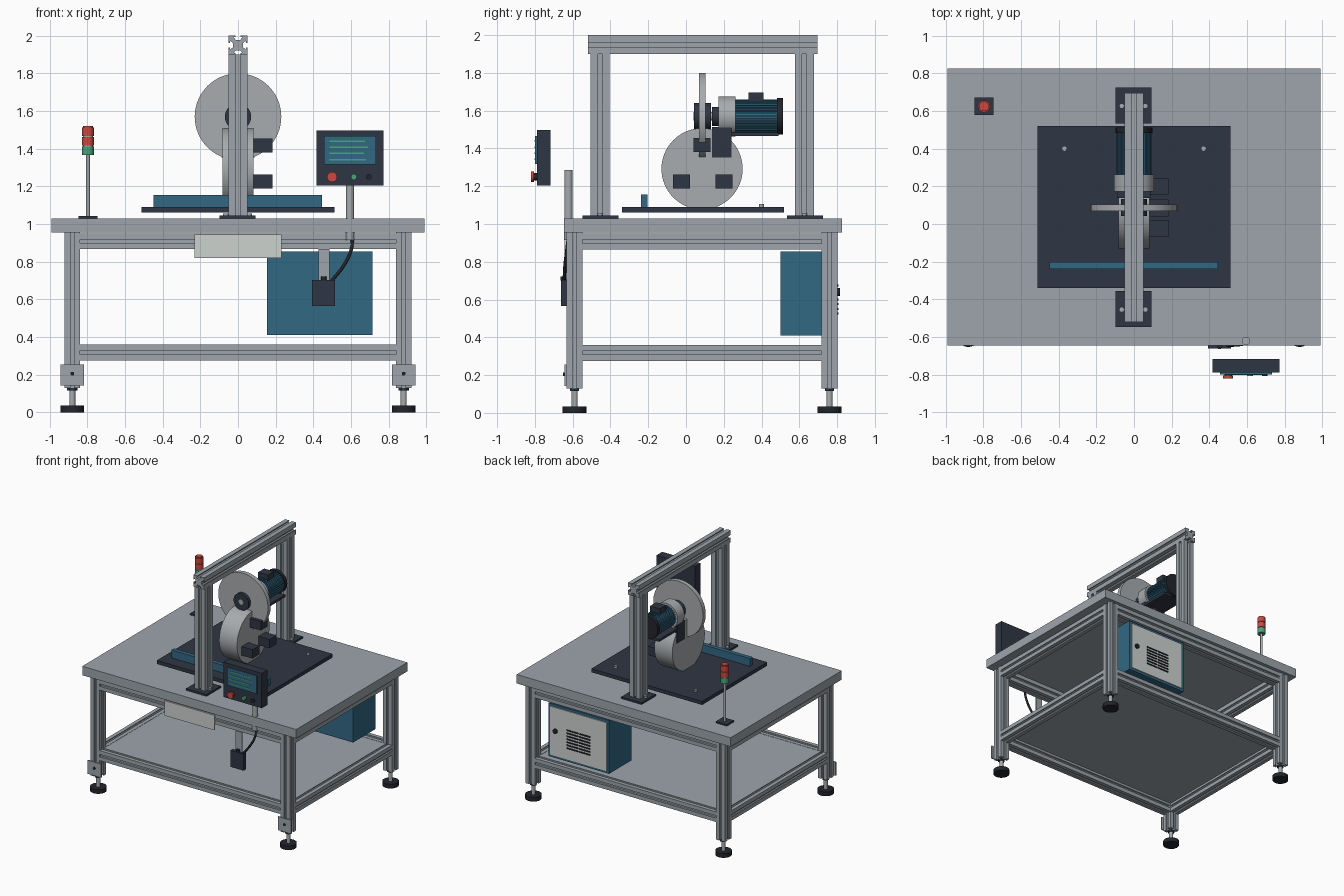
import bpy, bmesh, math
from mathutils import Matrix, Vector

if "Cube" in bpy.data.objects:
    bpy.data.objects.remove(bpy.data.objects["Cube"])


def mat(name, r, g, b):
    m = bpy.data.materials.new(name)
    lin = [(c / 255 / 12.92) if c < 11 else ((c / 255 + 0.055) / 1.055) ** 2.4 for c in (r, g, b)]
    m.diffuse_color = (*lin, 1)
    m.use_nodes = True
    m.node_tree.nodes["Principled BSDF"].inputs["Base Color"].default_value = m.diffuse_color
    return m


METAL = mat("aluminium grey", 157, 165, 171)
STEEL = mat("steel grey", 168, 172, 175)
DARK = mat("dark slate", 47, 54, 67)
BLACK = mat("black rubber", 34, 37, 44)
TEAL = mat("teal blue", 50, 104, 132)
PALE = mat("pale grey", 205, 210, 207)
RED = mat("signal red", 204, 72, 62)
GREEN = mat("signal green", 72, 165, 122)

# rotation taking local z onto the named axis
ROT = {"x": Matrix.Rotation(math.pi / 2, 4, "Y"),
       "y": Matrix.Rotation(-math.pi / 2, 4, "X"),
       "z": Matrix.Identity(4)}


def finish(name, bm, m, smooth=False):
    bmesh.ops.recalc_face_normals(bm, faces=bm.faces)
    me = bpy.data.meshes.new(name)
    bm.to_mesh(me)
    bm.free()
    me.materials.append(m)
    ob = bpy.data.objects.new(name, me)
    bpy.context.collection.objects.link(ob)
    if smooth:
        bpy.ops.object.select_all(action="DESELECT")
        ob.select_set(True)
        bpy.context.view_layer.objects.active = ob
        bpy.ops.object.shade_smooth_by_angle(angle=math.radians(35))
    return ob


def box(name, x, y, z, m):
    """Box from (low, high) pairs."""
    bm = bmesh.new()
    bmesh.ops.create_cube(bm, size=1)
    for v in bm.verts:
        v.co = [lo + (c + 0.5) * (hi - lo) for c, (lo, hi) in zip(v.co, (x, y, z))]
    return finish(name, bm, m)


def prism(name, pts, start, length, axis, m, smooth=False):
    """Extrude a 2D outline along an axis from its start point."""
    bm = bmesh.new()
    f = bm.faces.new([bm.verts.new((a, b, 0)) for a, b in pts])
    top = bmesh.ops.extrude_face_region(bm, geom=[f])["geom"]
    bmesh.ops.translate(bm, vec=(0, 0, length), verts=[v for v in top if isinstance(v, bmesh.types.BMVert)])
    bm.transform(Matrix.Translation(start) @ ROT[axis])
    return finish(name, bm, m, smooth)


def cyl(name, start, r, length, axis, m, n=32):
    pts = [(r * math.cos(2 * math.pi * i / n), r * math.sin(2 * math.pi * i / n)) for i in range(n)]
    return prism(name, pts, start, length, axis, m, True)


def slotted(name, start, length, axis, h):
    """Square aluminium bar with a T-slot on each side."""
    side = [(1, -1), (1, -.24), (.86, -.24), (.86, -.48), (.55, -.24),
            (.55, .24), (.86, .48), (.86, .24), (1, .24)]
    pts = []
    for k in range(4):
        c, s = round(math.cos(k * math.pi / 2)), round(math.sin(k * math.pi / 2))
        pts += [(h * (a * c - b * s), h * (a * s + b * c)) for a, b in side]
    return prism(name, pts, start, length, axis, METAL)


# --- table ---
box("tabletop", (-.99, .99), (-.645, .825), (.955, 1.03), METAL)
LX, YF, YB, H = .88, -.59, .76, .042
for s in (-1, 1):
    for y in (YF, YB):
        slotted("leg", (s * LX, y, .13), .825, "z", H)
        cyl("foot_pad", (s * LX, y, 0), .063, .035, "z", BLACK)
        cyl("foot_stem", (s * LX, y, .035), .016, .1, "z", STEEL, 16)
        cyl("foot_nut", (s * LX, y, .115), .028, .015, "z", DARK, 6)
    box("leg_plate", (s * LX - .062, s * LX + .062), (-.642, -.632), (.142, .255), METAL)
    cyl("plate_bolt", (s * LX, -.65, .205), .01, .01, "y", BLACK, 12)
for z in (.318, .908):
    for y in (YF, YB):
        slotted("long_rail", (-.84, y, z), 1.68, "x", H)
    for s in (-1, 1):
        slotted("side_rail", (s * LX, YF + H, z), YB - YF - 2 * H, "y", H)
box("lower_shelf", (-.845, .845), (-.555, .725), (.347, .358), METAL)
box("front_plate", (-.232, .232), (-.643, -.633), (.82, .945), PALE)

# --- electrical cabinet, door facing the back ---
box("cabinet", (.155, .715), (.5, .795), (.41, .855), TEAL)
box("cabinet_door", (.175, .695), (.795, .803), (.43, .835), PALE)
cyl("door_lock", (.645, .803, .64), .02, .012, "y", BLACK, 20)
for i in range(7):
    z = .52 + i * .025
    for k in range(2):
        x = .32 + k * .115
        box("door_vent", (x, x + .105), (.803, .808), (z, z + .011), BLACK)

# --- gantry ---
for y in (-.455, .627):
    slotted("gantry_column", (0, y, 1.04), .86, "z", .05)
    box("column_base", (-.097, .092), (y - .093, y + .098), (1.03, 1.045), DARK)
    for x in (-.065, .06):
        cyl("base_bolt", (x, y, 1.045), .014, .012, "z", STEEL, 16)
slotted("gantry_beam", (0, -.52, 1.95), 1.215, "y", .05)

# --- work plate and fence ---
box("work_plate", (-.513, .512), (-.34, .52), (1.06, 1.09), DARK)
box("fence", (-.45, .445), (-.238, -.203), (1.09, 1.155), TEAL)
for s in (-1, 1):
    cyl("locating_pin", (s * .37, .4, 1.09), .014, .015, "z", STEEL, 16)

# --- drum with sensor boxes ---
CY = .085
cyl("drum", (-.083, CY, 1.292), .215, .165, "x", STEEL, 64)
for y, z in ((CY, 1.418), (-.025, 1.225), (.2, 1.225)):
    box("sensor_box", (.08, .183), (y - .045, y + .045), (z - .037, z + .037), DARK)

# --- cutting disc and motor ---
CZ = 1.57
cyl("disc", (0, .068, CZ), .23, .036, "y", STEEL, 64)
cyl("disc_hub", (0, .042, CZ), .07, .09, "y", DARK)
cyl("motor_shaft", (0, .04, CZ), .022, .15, "y", STEEL, 20)
cyl("shaft_collar", (0, .138, CZ), .05, .035, "y", DARK)
cyl("gearbox", (0, .172, CZ), .106, .09, "y", STEEL, 40)
box("motor_arm", (-.087, .087), (.138, .242), (1.353, 1.513), DARK)
box("motor_base", (-.095, .095), (.24, .49), (1.465, 1.485), DARK)
fins = []
for i in range(32):
    for d, r in ((-.05, .09), (.045, .09), (.055, .081), (.14, .081)):
        a = 2 * math.pi * i / 32 + d
        fins.append((r * math.cos(a), r * math.sin(a)))
prism("motor_body", fins, (0, .26, CZ), .225, "y", TEAL)
cyl("fan_cover", (0, .483, CZ), .097, .03, "y", BLACK)
box("terminal_box", (-.045, .045), (.33, .41), (1.645, 1.697), DARK)

# --- signal tower ---
TX, TY = -.797, .625
box("tower_base", (TX - .051, TX + .051), (TY - .047, TY + .047), (1.03, 1.043), DARK)
cyl("tower_pole", (TX, TY, 1.04), .01, .45, "z", STEEL, 16)
for z, m in ((1.367, GREEN), (1.418, RED), (1.468, RED)):
    cyl("tower_lamp", (TX, TY, z), .032, .044, "z", m)
    cyl("lamp_ring", (TX, TY, z + .04), .026, .012, "z", STEEL if z < 1.46 else RED)

# --- operator panel ---
cyl("panel_post", (.595, -.622, .93), .022, .355, "z", STEEL, 24)
cyl("post_collar", (.595, -.622, .915), .024, .04, "z", METAL, 24)
box("panel", (.418, .773), (-.79, -.717), (1.205, 1.497), DARK)
box("screen", (.457, .733), (-.799, -.79), (1.317, 1.467), TEAL)
for i, x in enumerate((.68, .67, .69, .675)):
    z = 1.342 + i * .0325
    box("screen_line", (.485, x), (-.802, -.799), (z - .004, z + .004), GREEN)
cyl("stop_collar", (.5, -.805, 1.25), .02, .015, "y", BLACK)
cyl("stop_button", (.5, -.82, 1.25), .027, .016, "y", RED)
cyl("start_button", (.615, -.808, 1.25), .016, .018, "y", GREEN, 24)
cyl("reset_button", (.695, -.808, 1.25), .015, .018, "y", BLACK, 24)

# --- junction box with cable ---
box("junction_box", (.394, .515), (-.662, -.63), (.565, .703), DARK)
box("box_bracket", (.427, .485), (-.64, -.63), (.69, .868), METAL)
cyl("cable_gland", (.455, -.65, .70), .015, .022, "z", BLACK, 16)
cu = bpy.data.curves.new("cable", "CURVE")
cu.dimensions = "3D"
cu.bevel_depth = .009
cu.bevel_resolution = 2
cu.resolution_u = 8
sp = cu.splines.new("BEZIER")
path = [(.495, -.645, .695), (.565, -.64, .785), (.603, -.63, .87), (.608, -.622, .93)]
sp.bezier_points.add(len(path) - 1)
for p, co in zip(sp.bezier_points, path):
    p.co = Vector(co)
    p.handle_left_type = p.handle_right_type = "AUTO"
cu.materials.append(BLACK)
bpy.context.collection.objects.link(bpy.data.objects.new("cable", cu))
